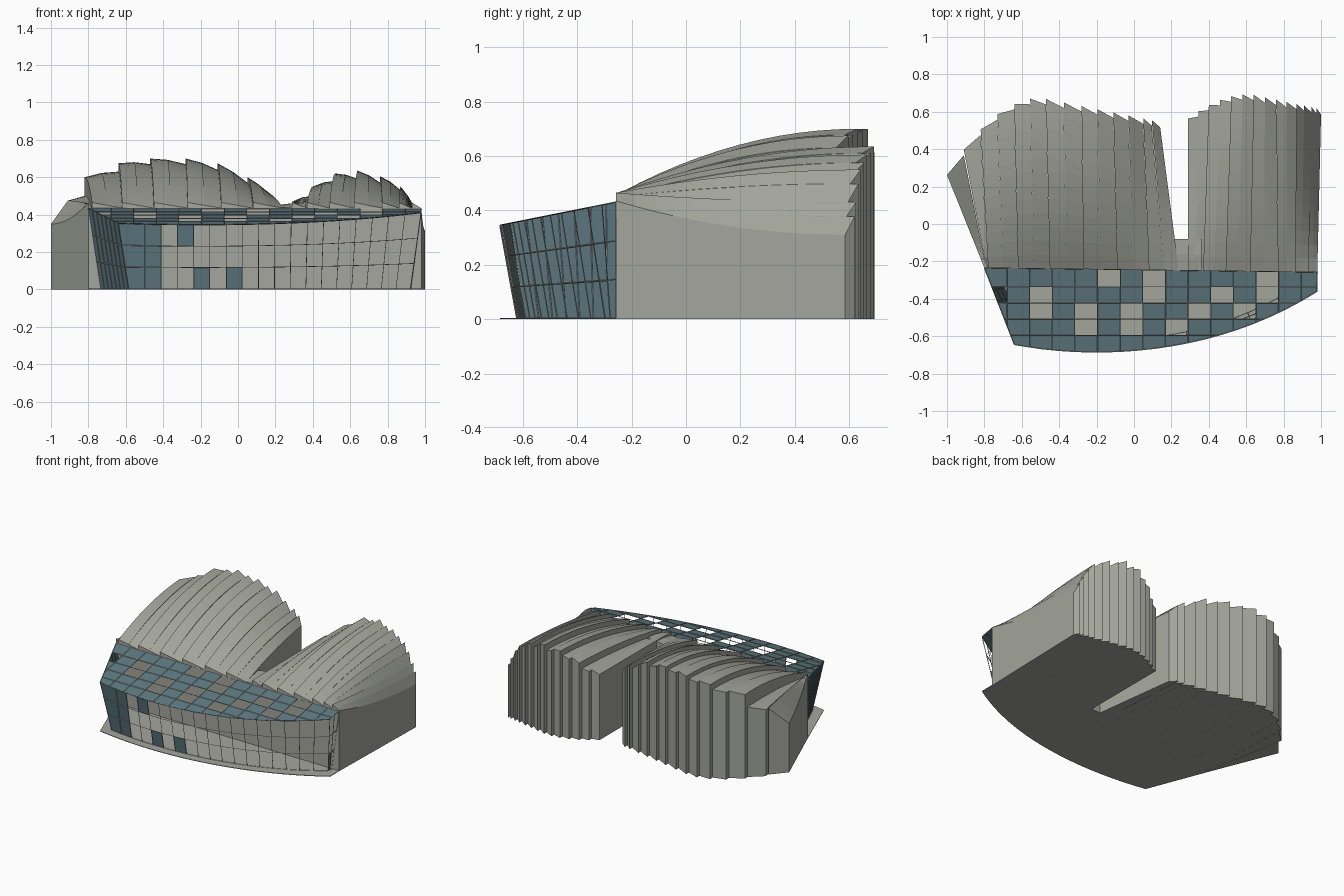
import bpy
import bmesh
from mathutils import Vector

cube = bpy.data.objects.get("Cube")
if cube:
    bpy.data.objects.remove(cube)


def material(name, rgb):
    m = bpy.data.materials.new(name)
    m.use_nodes = True
    m.diffuse_color = (*rgb, 1)
    m.node_tree.nodes["Principled BSDF"].inputs["Base Color"].default_value = (*rgb, 1)
    return m


GREY = material("warm grey", (0.37, 0.38, 0.335))
BLUE = material("blue glass", (0.115, 0.195, 0.225))


def finish(bm, name, mat):
    mesh = bpy.data.meshes.new(name)
    bm.to_mesh(mesh)
    bm.free()
    mesh.materials.append(mat)
    obj = bpy.data.objects.new(name, mesh)
    bpy.context.collection.objects.link(obj)
    return obj


def front_y(x):
    """Rear line of the glass hall, where the shells begin."""
    return -0.245 - 0.013 * x


def arc_y(x):
    """Curved front edge of the roof."""
    d = x + 0.2
    return -0.685 + 0.2 * d ** 2 + 0.024 * d ** 4


def roof_z(y):
    return 0.43 + (y + 0.26) * 0.2


def lerp(a, b, t):
    return a + (b - a) * t


# Shells: overlapping curved strips, each a solid down to the ground
def add_column(bm, left, right, steps=12):
    """Each side is (front x, front z, back x, back y, back z)."""
    rings = []
    for k in range(steps + 1):
        t = k / steps
        rise = 1 - (1 - t) ** 2
        tops = []
        for fx, fz, bx, by, bz in (left, right):
            tops.append(Vector((lerp(fx, bx, t), lerp(front_y(fx), by, t), lerp(fz, bz, rise))))
        lows = [Vector((p.x, p.y, 0)) for p in tops]
        rings.append([bm.verts.new(p) for p in (lows[0], lows[1], tops[1], tops[0])])
    for a, b in zip(rings, rings[1:]):
        for i in range(4):
            j = (i + 1) % 4
            bm.faces.new((a[i], a[j], b[j], b[i]))
    bm.faces.new(rings[0])
    bm.faces.new(rings[-1][::-1])


def shell(name, front, back, heights, back_y, bulges):
    bm = bmesh.new()
    for i, (z0, z1) in enumerate(heights):
        halves = []
        for t in (0, 0.5, 1):
            bx = lerp(back[i], back[i + 1], t)
            z = lerp(z0, z1, t) + (bulges.get(i, 0.008) if t == 0.5 else 0)
            halves.append((lerp(front[i], front[i + 1], t), lerp(0.465, 0.435, t), bx, back_y(bx), z))
        for a, b in zip(halves, halves[1:]):
            # saw-tooth back wall
            a = (*a[:3], a[3] + 0.015, a[4])
            b = (*b[:3], b[3] - 0.015, b[4])
            add_column(bm, a, b)
    bmesh.ops.recalc_face_normals(bm, faces=bm.faces)
    return finish(bm, name, GREY)


def large_back(x):
    d = x + 0.5
    return 0.66 - (1.65 * d * d if d < 0 else 0.2 * d)


def small_back(x):
    d = x - 0.62
    return 0.68 - (1.2 * d * d if d < 0 else 0.21 * d)


shell("large_shell",
      (-0.8, -0.78, -0.62, -0.45, -0.27, -0.09, 0.08, 0.24),
      (-1, -0.82, -0.64, -0.47, -0.28, -0.11, 0.05, 0.14),
      ((0.35, 0.5), (0.6, 0.63), (0.675, 0.67), (0.7, 0.67), (0.7, 0.64), (0.675, 0.57), (0.6, 0.52)),
      large_back, {0: 0.05})
shell("small_shell",
      (0.29, 0.37, 0.49, 0.62, 0.77, 0.86, 0.93, 0.98),
      (0.29, 0.4, 0.52, 0.64, 0.76, 0.87, 0.95, 1),
      ((0.47, 0.5), (0.55, 0.58), (0.62, 0.59), (0.635, 0.57), (0.605, 0.53), (0.55, 0.43), (0.43, 0.31)),
      small_back, {})

# Low link between the shells
bm = bmesh.new()
add_column(bm, (0.2, 0.435, 0.2, -0.08, 0.45), (0.36, 0.445, 0.36, -0.08, 0.47), 2)
bmesh.ops.recalc_face_normals(bm, faces=bm.faces)
finish(bm, "valley_link", GREY)

# Ground slab under the glass hall
edge_x = [lerp(-0.64, 0.98, i / 24) for i in range(25)]
outline = [(x, arc_y(x)) for x in edge_x] + [(0.98, front_y(0.98)), (-0.8, front_y(-0.8))]
bm = bmesh.new()
slab = bm.faces.new([bm.verts.new((x, y, 0)) for x, y in outline])
top = bmesh.ops.extrude_face_region(bm, geom=[slab])["geom"]
bmesh.ops.translate(bm, vec=(0, 0, 0.004), verts=[v for v in top if isinstance(v, bmesh.types.BMVert)])
bmesh.ops.recalc_face_normals(bm, faces=bm.faces)
finish(bm, "floor_slab", GREY)


def glaze(bm, name, is_open):
    """Thin frame along every edge, and glass where the panel is not open."""
    frame = finish(bm.copy(), name + "_frame", GREY)
    wire = frame.modifiers.new("Bars", "WIREFRAME")
    wire.thickness = 0.005
    wire.use_even_offset = False
    gone = [f for f in bm.faces if is_open(f)]
    bmesh.ops.delete(bm, geom=gone, context="FACES")
    finish(bm, name + "_glass", BLUE)


# Sloping roof cut into panels
bm = bmesh.new()
bm.faces.new([bm.verts.new((x, y, 0)) for x, y in outline])
PANEL, DEPTH = 0.121, 0.086
cuts = [((-0.8 + PANEL * i, 0, 0), (1, 0, 0)) for i in range(1, 15)]
cuts += [((0, -0.25 - DEPTH * j, 0), (0, 1, 0)) for j in range(1, 5)]
for point, normal in cuts:
    bmesh.ops.bisect_plane(bm, geom=bm.verts[:] + bm.edges[:] + bm.faces[:],
                           plane_co=point, plane_no=normal)
for v in bm.verts:
    v.co.z = roof_z(v.co.y)
bmesh.ops.recalc_face_normals(bm, faces=bm.faces)
skylights = {0: (1,), 2: (1, 2), 4: (2, 3), 5: (0,), 6: (2, 3), 7: (0, 1),
             8: (3,), 9: (2,), 10: (1,), 11: (2,), 12: (0, 1)}


def roof_open(face):
    c = face.calc_center_bounds()
    col, row = int((c.x + 0.8) / PANEL), int((-0.25 - c.y) / DEPTH)
    return row in skylights.get(col, ())


glaze(bm, "roof", roof_open)


# Leaning glass walls built as three rows of panels
def glass_wall(name, low, high, is_glass):
    bm = bmesh.new()
    grid = [[bm.verts.new(Vector(a).lerp(Vector(b), j / 3)) for j in range(4)] for a, b in zip(low, high)]
    shown = set()
    for i in range(len(grid) - 1):
        for j in range(3):
            f = bm.faces.new((grid[i][j], grid[i + 1][j], grid[i + 1][j + 1], grid[i][j + 1]))
            if is_glass(i, j):
                shown.add(len(bm.faces) - 1)
    bm.faces.index_update()
    glaze(bm, name, lambda f: f.index not in shown)


xs = [-0.585 + 0.0869 * i for i in range(19)]
low = [(x - 0.06 * max(0, x) ** 2, arc_y(x) + 0.062, 0.004) for x in xs]
xs[0] = -0.64
high = [(x, arc_y(x), roof_z(arc_y(x))) for x in xs]
glass_wall("front_wall", low, high,
           lambda i, j: i < 2 or (i, j) in {(3, 2), (4, 0), (6, 0)})

# Side walls run back from the facade ends to the shells
ends = (("right_wall", 0, (-0.735, -0.24, 0.004), (-0.8, -0.235, 0.435), 7),
        ("left_wall", -1, (0.925, -0.258, 0.004), (0.98, -0.258, 0.43), 2))
for name, end, back_low, back_high, count in ends:
    lows = [Vector(low[end]).lerp(Vector(back_low), k / count) for k in range(count + 1)]
    highs = [Vector(high[end]).lerp(Vector(back_high), k / count) for k in range(count + 1)]
    glass_wall(name, lows, highs, lambda i, j: end == 0 or (i, j) == (0, 0))
